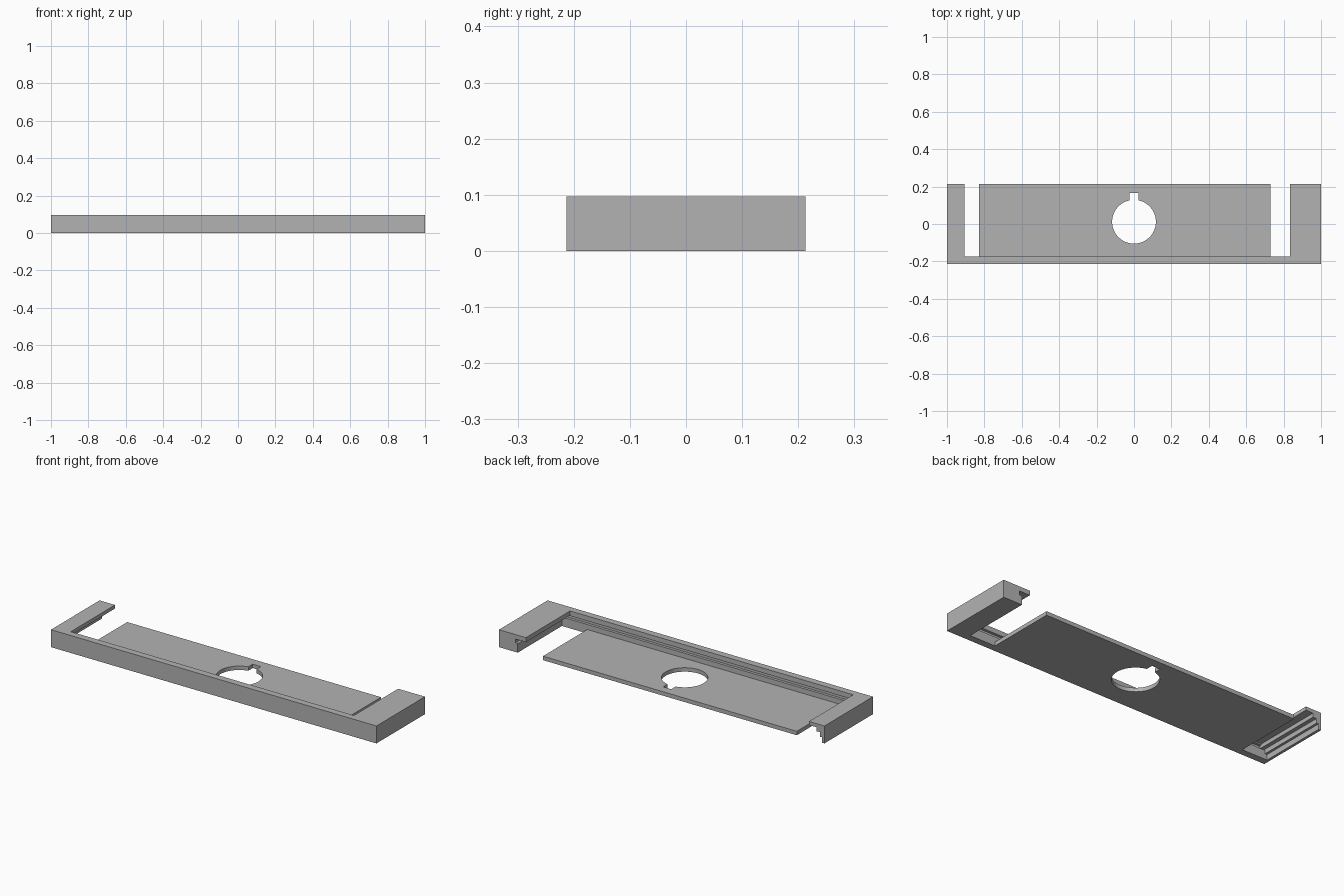
import bpy
import bmesh
import math

cube = bpy.data.objects.get("Cube")
if cube:
    bpy.data.objects.remove(cube, do_unlink=True)

grey = bpy.data.materials.new("plain grey")
grey.use_nodes = True
grey.diffuse_color = (0.45, 0.45, 0.45, 1)
grey.node_tree.nodes["Principled BSDF"].inputs["Base Color"].default_value = (0.45, 0.45, 0.45, 1)

HALF_Y = 0.213
TOP = 0.097
PLATE_TOP = 0.022
SKIN = -0.19      # inner face of the outer front skin
INNER = -0.175    # inner face of the front rails


def extrude(name, points, start, depth):
    """Extrude a closed outline of 3D points along one direction."""
    bm = bmesh.new()
    face = bm.faces.new([bm.verts.new([p[i] + start[i] for i in range(3)]) for p in points])
    moved = bmesh.ops.extrude_face_region(bm, geom=[face])["geom"]
    bmesh.ops.translate(bm, vec=depth, verts=[v for v in moved if isinstance(v, bmesh.types.BMVert)])
    bmesh.ops.recalc_face_normals(bm, faces=bm.faces[:])
    mesh = bpy.data.meshes.new(name)
    bm.to_mesh(mesh)
    bm.free()
    mesh.materials.append(grey)
    obj = bpy.data.objects.new(name, mesh)
    bpy.context.collection.objects.link(obj)
    return obj


def box(name, x0, x1, y0, y1, z0, z1):
    outline = [(x0, y0, 0), (x1, y0, 0), (x1, y1, 0), (x0, y1, 0)]
    return extrude(name, outline, (0, 0, z0), (0, 0, z1 - z0))


def arm(name, profile):
    """Side arm with an x-z profile running from the front skin to the back."""
    outline = [(x, 0, z) for x, z in profile]
    return extrude(name, outline, (0, SKIN, 0), (0, HALF_Y - SKIN, 0))


# Front wall: a full skin plus two rails that leave a groove between them
box("front_wall", -1, 1, -HALF_Y, SKIN, 0, TOP)
box("front_lower_rail", -0.985, 0.89, SKIN, INNER, 0, 0.05)
box("front_upper_rail", -0.95, 0.87, SKIN, INNER, 0.07, TOP)

# Wide arm with a hooked slot on its inner side
arm("left_arm", [(1, 0), (1, TOP), (0.835, TOP), (0.835, 0.072), (0.9, 0.072),
                 (0.9, 0.05), (0.885, 0.05), (0.885, 0)])

# Narrow arm with a stepped underside
arm("right_arm", [(-1, 0), (-1, TOP), (-0.905, TOP), (-0.905, 0.077), (-0.95, 0.077),
                  (-0.95, 0.055), (-0.972, 0.055), (-0.972, 0.03), (-0.985, 0.03), (-0.985, 0)])

# Base plate with a keyhole opening
plate = box("base_plate", -0.83, 0.73, INNER, HALF_Y, 0, PLATE_TOP)
radius, centre_y, slot = 0.117, 0.012, 0.025
gap = math.asin(slot / radius)
steps = 48
keyhole = [(slot, 0.165, 0)]
for i in range(steps + 1):
    a = math.pi / 2 - gap - (2 * math.pi - 2 * gap) * i / steps
    keyhole.append((radius * math.cos(a), centre_y + radius * math.sin(a), 0))
keyhole.append((-slot, 0.165, 0))
cutter = extrude("keyhole_cutter", keyhole, (0, 0, -0.1), (0, 0, 0.3))
cutter.hide_render = True

cut = plate.modifiers.new("keyhole", "BOOLEAN")
cut.operation = "DIFFERENCE"
cut.solver = "EXACT"
cut.object = cutter
bpy.context.view_layer.update()
graph = bpy.context.evaluated_depsgraph_get()
cut_mesh = bpy.data.meshes.new_from_object(plate.evaluated_get(graph))
plate.modifiers.clear()
plate.data = cut_mesh
bpy.data.objects.remove(cutter, do_unlink=True)
